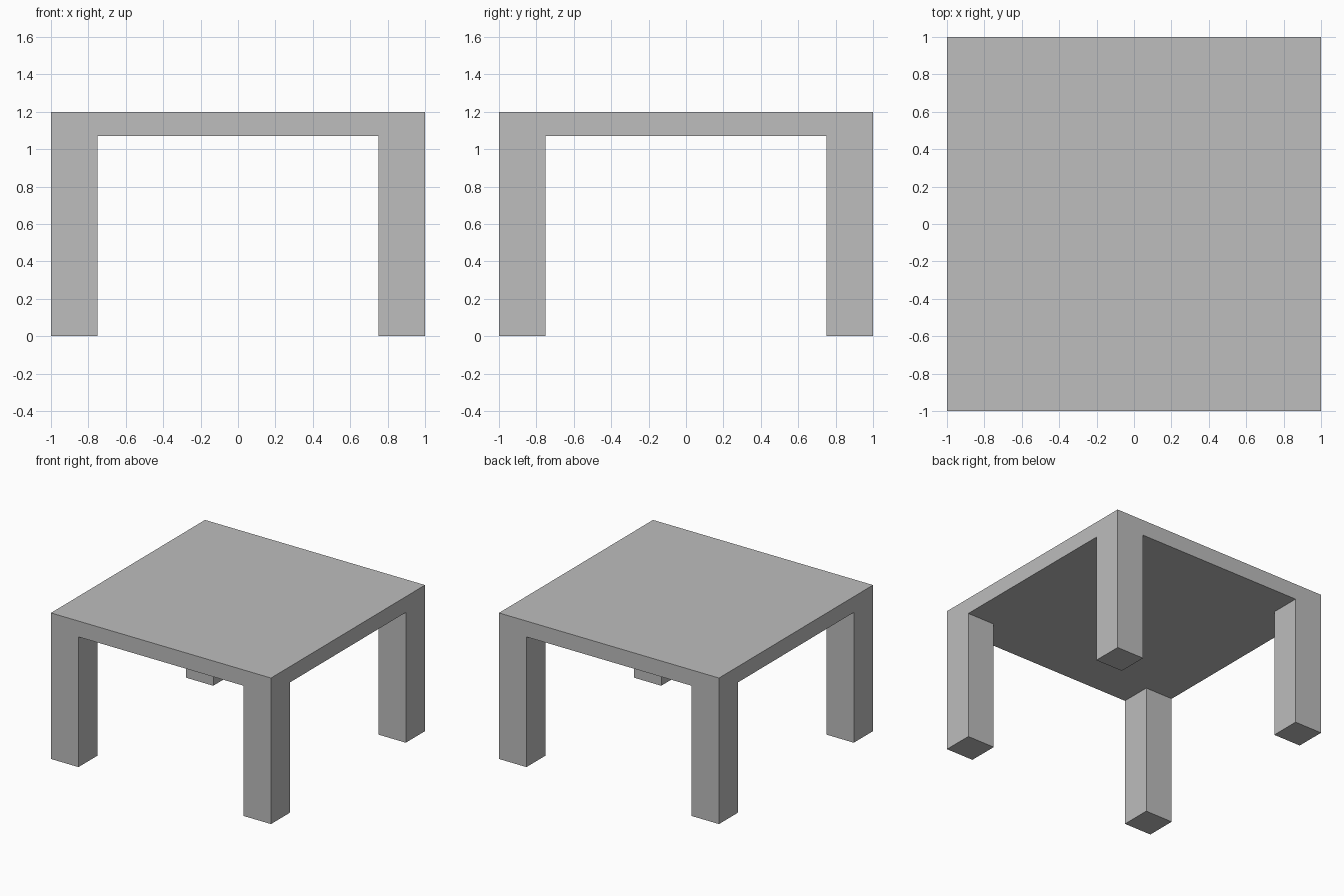
import bpy
import bmesh

cube = bpy.data.objects.get("Cube")
if cube:
    bpy.data.objects.remove(cube, do_unlink=True)

HALF = 1.0        # half width of the top
INNER = 0.75      # inner face of the legs
UNDERSIDE = 1.07
HEIGHT = 1.2

# Plain grey finish
grey = bpy.data.materials.new("plain_grey")
grey.use_nodes = True
colour = (0.51, 0.51, 0.51, 1)
grey.diffuse_color = colour
grey.node_tree.nodes["Principled BSDF"].inputs["Base Color"].default_value = colour

bm = bmesh.new()


def extrude(faces, dz):
    """Extrude faces and move the new end vertically."""
    result = bmesh.ops.extrude_face_region(bm, geom=faces)["geom"]
    verts = [g for g in result if isinstance(g, bmesh.types.BMVert)]
    bmesh.ops.translate(bm, verts=verts, vec=(0, 0, dz))


# Underside: a three by three grid with leg-sized corner cells
bmesh.ops.create_grid(bm, x_segments=3, y_segments=3, size=HALF)
for v in bm.verts:
    for axis in (0, 1):
        if abs(v.co[axis]) < 0.9:
            v.co[axis] = INNER if v.co[axis] > 0 else -INNER
    v.co.z = UNDERSIDE

# Tabletop slab
extrude(bm.faces[:], HEIGHT - UNDERSIDE)

# Four square legs, flush with the edges of the top
bmesh.ops.recalc_face_normals(bm, faces=bm.faces[:])
for f in bm.faces[:]:
    c = f.calc_center_median()
    if f.normal.z < -0.5 and min(abs(c.x), abs(c.y)) > INNER:
        extrude([f], -UNDERSIDE)
        if f.is_valid:
            bm.faces.remove(f)

bmesh.ops.recalc_face_normals(bm, faces=bm.faces[:])

mesh = bpy.data.meshes.new("table")
bm.to_mesh(mesh)
bm.free()
mesh.materials.append(grey)
table = bpy.data.objects.new("table", mesh)
bpy.context.collection.objects.link(table)
